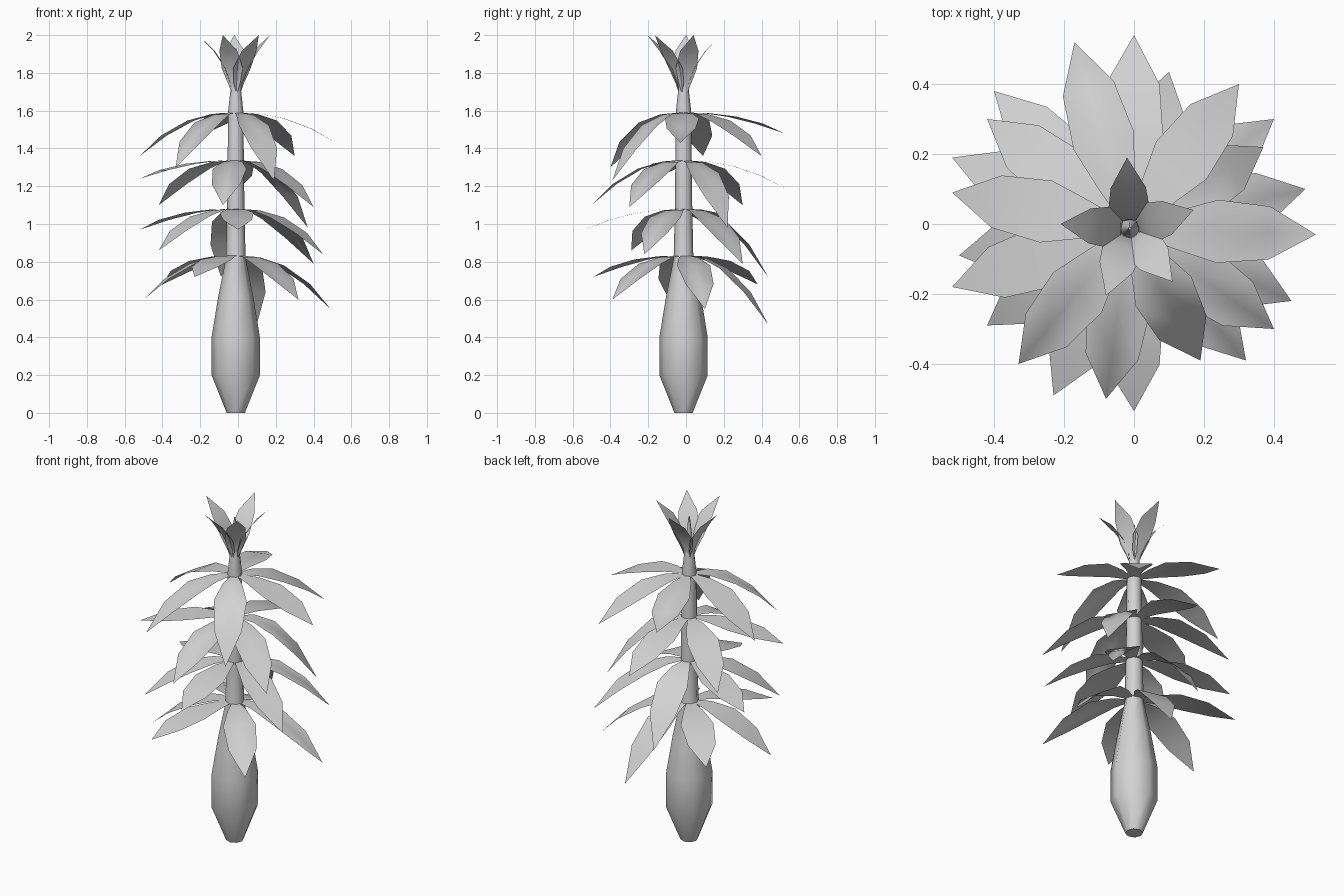
import bpy, bmesh, math
from mathutils import Vector

if "Cube" in bpy.data.objects:
    bpy.data.objects.remove(bpy.data.objects["Cube"], do_unlink=True)

CENTRE = Vector((-0.012, -0.013, 0))
THICKNESS = 0.008

grey = bpy.data.materials.new("light_grey")
grey.use_nodes = True
grey.diffuse_color = (0.65, 0.65, 0.65, 1)
grey.node_tree.nodes["Principled BSDF"].inputs["Base Color"].default_value = grey.diffuse_color


def finish(name, bm, angle):
    """Turn a bmesh into a smooth shaded object with sharp edges kept."""
    bmesh.ops.recalc_face_normals(bm, faces=bm.faces)
    mesh = bpy.data.meshes.new(name)
    bm.to_mesh(mesh)
    bm.free()
    mesh.materials.append(grey)
    obj = bpy.data.objects.new(name, mesh)
    bpy.context.collection.objects.link(obj)
    bpy.ops.object.select_all(action='DESELECT')
    obj.select_set(True)
    bpy.context.view_layer.objects.active = obj
    bpy.ops.object.shade_smooth_by_angle(angle=math.radians(angle))


def lathe(name, profile, sides):
    """Closed turned body from (radius, height) pairs."""
    bm = bmesh.new()
    rings = []
    for r, z in profile:
        rings.append([bm.verts.new(CENTRE + Vector((r * math.cos(a), r * math.sin(a), z)))
                      for a in (math.tau * i / sides for i in range(sides))])
    for low, high in zip(rings, rings[1:]):
        for i in range(sides):
            j = (i + 1) % sides
            bm.faces.new((low[i], low[j], high[j], high[i]))
    bm.faces.new(rings[0][::-1])
    bm.faces.new(rings[-1])
    finish(name, bm, 60)


# leaf outline: (position along the leaf, half width)
OUTLINE = [(0, 0.015), (0.2, 0.052), (0.45, 0.09), (0.74, 0.076), (1, 0)]


def add_leaf(bm, tip, base_z, width, bend):
    """Leaf from the stem to its tip; bend is (radial power, height power)."""
    reach = Vector((tip[0], tip[1], 0)) - CENTRE
    out = reach.normalized()
    side = Vector((-out.y, out.x, 0))
    rows = []
    for t, half in OUTLINE:
        r = 0.02 + (reach.length - 0.02) * t ** bend[0]
        z = base_z + (tip[2] - base_z) * t ** bend[1]
        spine = CENTRE + out * r + Vector((0, 0, z))
        offsets = (-half, 0, half) if half else (0,)
        rows.append([bm.verts.new(spine + side * (width * s)) for s in offsets])
    faces = []
    for a, b in zip(rows, rows[1:]):
        for i in (0, 1):
            if len(b) == 1:
                faces.append(bm.faces.new((a[i], b[0], a[i + 1])))
            else:
                faces.append(bm.faces.new((a[i], b[i], b[i + 1], a[i + 1])))
    bmesh.ops.solidify(bm, geom=faces, thickness=THICKNESS)


def leaf_ring(name, base_z, tips, width=1.0, bend=(1, 2.1)):
    bm = bmesh.new()
    for tip in tips:
        add_leaf(bm, tip, base_z, width, bend)
    finish(name, bm, 40)


# swollen trunk and tapering stem
lathe("trunk", [(0.048, 0), (0.128, 0.2), (0.128, 0.4), (0.092, 0.62), (0.052, 0.82),
                (0.046, 1.1), (0.04, 1.6), (0.029, 1.7), (0.018, 1.8), (0.004, 1.93)], 8)

# drooping leaf tiers, each leaf given by its tip
leaf_ring("leaf_tier_top", 1.59, [
    (0.52, -0.03, 1.43), (0.3, 0.4, 1.36), (-0.17, 0.52, 1.48),
    (-0.52, 0.09, 1.36), (-0.33, -0.4, 1.3), (0.19, -0.39, 1.23)])
leaf_ring("leaf_tier_upper", 1.337, [
    (0, 0.54, 1.18), (-0.08, -0.5, 1.1), (0.37, 0.22, 0.98),
    (0.4, -0.3, 1.09), (-0.52, -0.18, 1.24), (-0.42, 0.3, 1.1)])
leaf_ring("leaf_tier_middle", 1.08, [
    (0, -0.535, 0.97), (0.45, -0.22, 0.84), (0.4, 0.3, 0.79),
    (-0.09, 0.435, 0.72), (-0.52, 0.19, 0.97), (-0.42, -0.29, 0.86)])
leaf_ring("leaf_tier_lower", 0.833, [
    (0.49, 0.1, 0.55), (0.32, -0.39, 0.6), (-0.23, -0.49, 0.72),
    (-0.5, -0.09, 0.6), (-0.4, 0.38, 0.68), (0.1, 0.435, 0.47)])

# upright crown of young leaves
leaf_ring("crown_leaves", 1.68, [
    (-0.02, 0.19, 2), (0.17, 0.04, 2), (0.11, -0.165, 2),
    (-0.08, -0.205, 2), (-0.21, 0, 2)], width=0.66, bend=(2.1, 1))
